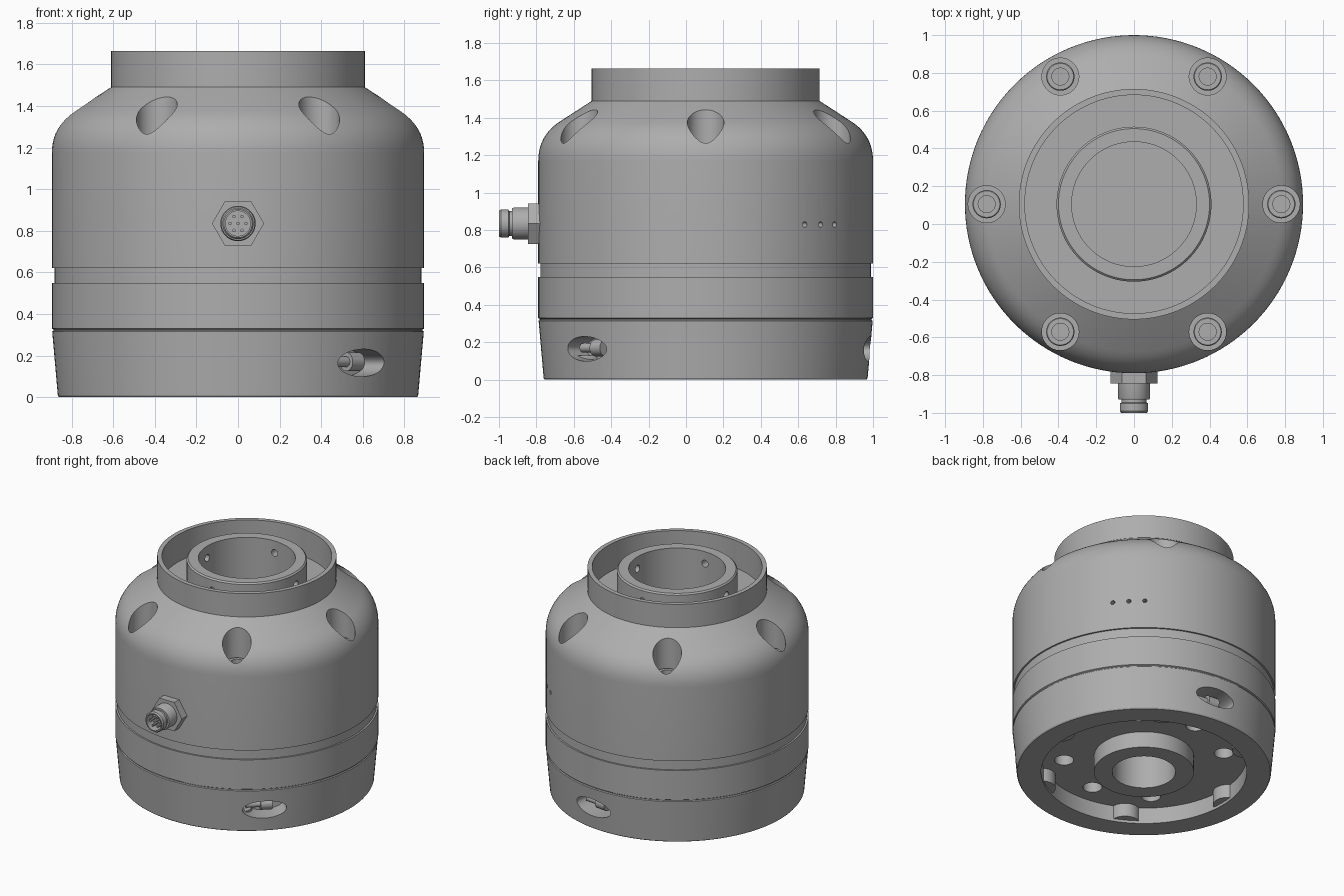
import bpy, bmesh
from math import sin, cos, radians, pi
from mathutils import Matrix, Vector

cube = bpy.data.objects.get("Cube")
if cube:
    bpy.data.objects.remove(cube)

AXIS_Y = 0.105      # the housing axis sits behind the origin
grey = bpy.data.materials.new("machined_grey")
grey.use_nodes = True
COLOUR = (0.42, 0.42, 0.42, 1)
grey.diffuse_color = COLOUR
grey.node_tree.nodes["Principled BSDF"].inputs["Base Color"].default_value = COLOUR


def make(name, bm):
    bmesh.ops.recalc_face_normals(bm, faces=bm.faces)
    mesh = bpy.data.meshes.new(name)
    bm.to_mesh(mesh)
    bm.free()
    ob = bpy.data.objects.new(name, mesh)
    bpy.context.collection.objects.link(ob)
    mesh.materials.append(grey)
    return ob


def smooth(ob):
    bpy.ops.object.select_all(action='DESELECT')
    ob.select_set(True)
    bpy.context.view_layer.objects.active = ob
    bpy.ops.object.shade_smooth_by_angle(angle=radians(30))


def lathe(name, profile, place, steps=128):
    """Spin an (r, z) profile around z; points on the axis are welded."""
    bm = bmesh.new()
    verts = [bm.verts.new((r, 0, z)) for r, z in profile]
    edges = [bm.edges.new(pair) for pair in zip(verts, verts[1:])]
    bmesh.ops.spin(bm, geom=verts + edges, axis=(0, 0, 1), cent=(0, 0, 0),
                   angle=2 * pi, steps=steps, use_duplicate=False)
    bmesh.ops.remove_doubles(bm, verts=bm.verts, dist=1e-5)
    bm.transform(place)
    return make(name, bm)


def rod(bm, place, r, depth, sides=32):
    bmesh.ops.create_cone(bm, cap_ends=True, segments=sides, radius1=r,
                          radius2=r, depth=depth, matrix=place)


def polar(angle, r, z):
    """Frame at an angle around the housing: local x points outward."""
    return (Matrix.Translation((0, AXIS_Y, 0)) @ Matrix.Rotation(radians(angle), 4, 'Z')
            @ Matrix.Translation((r, 0, z)))


OUT = Matrix.Rotation(pi / 2, 4, 'Y')    # turns a rod to point outward
BOLTS = range(0, 360, 60)

# Housing: shoulder curve blends the wall into the cone
a, b, c = Vector((0.895, 1.17)), Vector((0.895, 1.305)), Vector((0.78, 1.38))
shoulder = [tuple(a * (1 - t) ** 2 + b * 2 * t * (1 - t) + c * t * t)
            for t in [i / 10 for i in range(11)]]
profile = [
    (0, 0.6), (0.215, 0.6), (0.215, 0), (0.34, 0), (0.34, 0.12), (0.70, 0.12),
    (0.70, 0), (0.86, 0), (0.866, 0.008), (0.893, 0.315), (0.887, 0.32),
    (0.887, 0.325), (0.895, 0.33), (0.895, 0.55), (0.883, 0.55),
    (0.883, 0.62), (0.895, 0.62)] + shoulder + [
    (0.61, 1.49), (0.61, 1.665), (0.578, 1.665), (0.578, 1.46), (0.41, 1.46),
    (0.41, 1.64), (0.40, 1.65), (0.33, 1.65), (0.33, 1.1), (0, 1.1)]
housing = lathe("housing", profile, Matrix.Translation((0, AXIS_Y, 0)))

# Cutters: bolt pockets, ring holes, vents, base holes, side slots
bm = bmesh.new()
for ang in BOLTS:
    rod(bm, polar(ang, 0.78, 1.4), 0.098, 0.5, 48)
for ang in range(0, 360, 90):
    rod(bm, polar(ang, 0.37, 1.56) @ OUT, 0.026, 0.15)
for ang in (36.3, 43.4, 50.4):
    rod(bm, polar(ang, 0.9, 0.83) @ OUT, 0.015, 0.1, 16)
for ang in (-135, -90, -45, 45, 90, 135):
    rod(bm, polar(ang, 0.545, 0.17), 0.065, 0.2)
SLOTS = (-47, 84)
for ang in SLOTS:
    rod(bm, polar(ang, 0.83, 0.165) @ Matrix.Diagonal((1, 2.3, 1, 1)) @ OUT, 0.066, 0.2, 48)
cutter = make("cutter", bm)
cutter.hide_render = True

mod = housing.modifiers.new("cuts", 'BOOLEAN')
mod.operation = 'DIFFERENCE'
mod.solver = 'EXACT'
mod.object = cutter
bpy.context.view_layer.objects.active = housing
bpy.ops.object.modifier_apply(modifier="cuts")
bpy.data.objects.remove(cutter)
smooth(housing)

# Socket-head bolts at the bottom of the shoulder pockets
for i, ang in enumerate(BOLTS):
    smooth(lathe(f"shoulder_bolt_{i + 1}",
                 [(0, 1.18), (0.045, 1.18), (0.045, 1.23), (0.07, 1.23),
                  (0.075, 1.225), (0.075, 1.14), (0, 1.14)],
                 polar(ang, 0.78, 0), 32))

# Bosses bulging into the base recess
bm = bmesh.new()
for ang in BOLTS:
    rod(bm, polar(ang, 0.745, 0.075), 0.1, 0.11, 48)
smooth(make("recess_bosses", bm))

# Clamp screws lying inside the side slots
bm = bmesh.new()
for ang in SLOTS:
    lie = polar(ang, 0.785, 0.17) @ Matrix.Rotation(pi / 2, 4, 'X')
    rod(bm, lie @ Matrix.Translation((0, 0, -0.02)), 0.045, 0.08)
    rod(bm, lie @ Matrix.Translation((0, 0, 0.06)), 0.025, 0.12)
smooth(make("clamp_screws", bm))

# Connector: hex nut, stepped socket and pins, pointing forward
front = Matrix.Translation((0, 0, 0.835)) @ Matrix.Rotation(pi / 2, 4, 'X')
bm = bmesh.new()
rod(bm, front @ Matrix.Translation((0, 0, 0.81)) @ Matrix.Rotation(pi / 2, 4, 'Z'),
    0.125, 0.07, 6)
nut = make("connector_nut", bm)
# Keep two nut corners pointing sideways
if max(v.co.x for v in nut.data.vertices) < 0.12:
    nut.data.transform(front @ Matrix.Rotation(pi / 6, 4, 'Z') @ front.inverted())
smooth(lathe("connector_socket",
             [(0.085, 0.8), (0.085, 0.92), (0.08, 0.93), (0.066, 0.93),
              (0.066, 0.945), (0.075, 0.95), (0.075, 0.99), (0.068, 1.0),
              (0.06, 1.0), (0.06, 0.93), (0, 0.93)], front, 48))
bm = bmesh.new()
for i in range(7):
    r = 0.038 if i else 0
    rod(bm, front @ Matrix.Translation((r * cos(i * pi / 3), r * sin(i * pi / 3), 0.955)),
        0.008, 0.06, 12)
smooth(make("connector_pins", bm))
